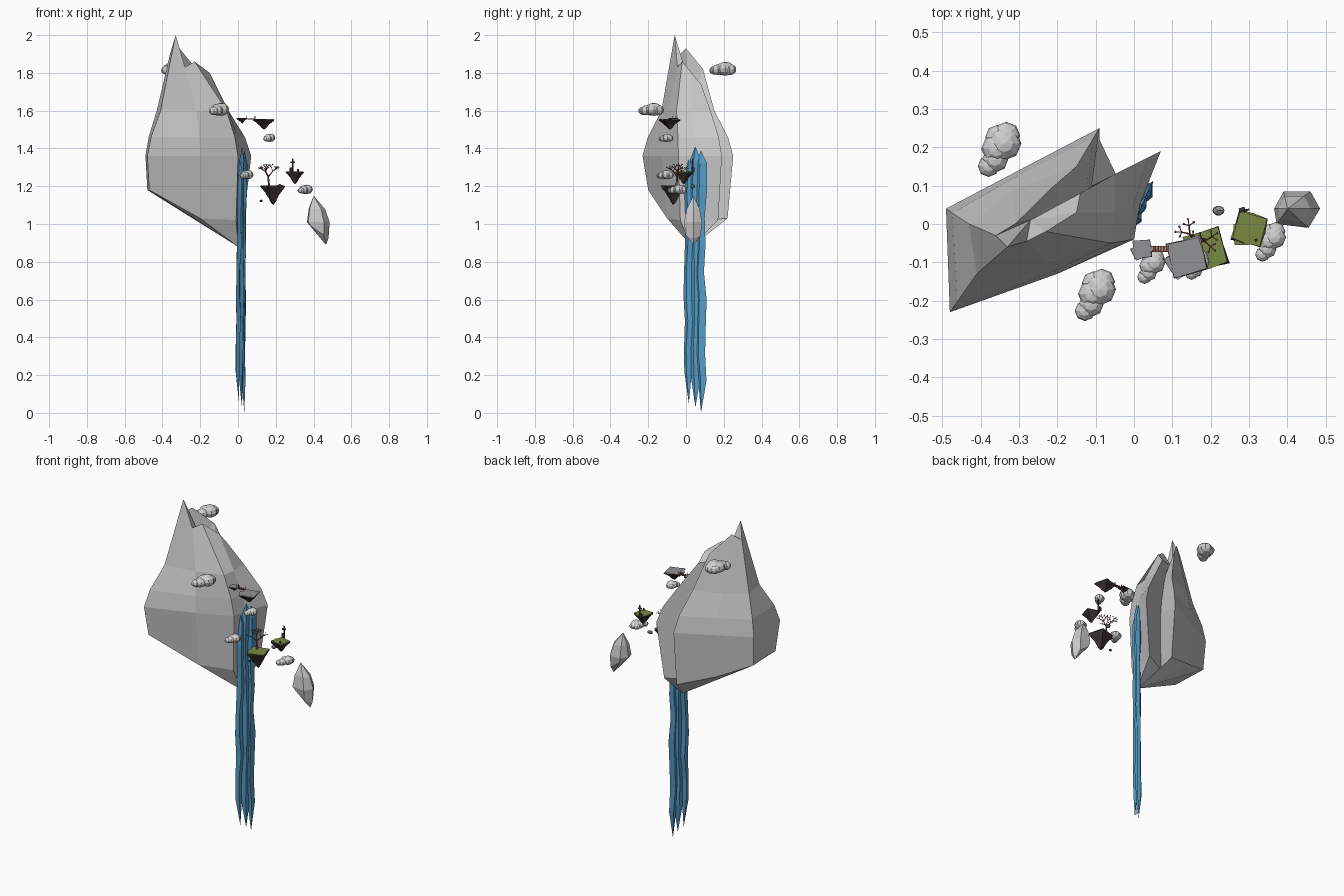
import bpy, bmesh, math, random
from mathutils import Vector, Matrix

if "Cube" in bpy.data.objects:
    bpy.data.objects.remove(bpy.data.objects["Cube"])

random.seed(4)


def mat(name, r, g, b):
    m = bpy.data.materials.new(name)
    m.diffuse_color = (r, g, b, 1)
    m.use_nodes = True
    m.node_tree.nodes["Principled BSDF"].inputs["Base Color"].default_value = m.diffuse_color
    return m


ROCK = mat("pale rock", 0.58, 0.58, 0.58)
CLOUD = mat("cloud grey", 0.62, 0.62, 0.62)
SLAB = mat("paving grey", 0.29, 0.29, 0.30)
EARTH = mat("dark earth", 0.045, 0.032, 0.034)
GRASS = mat("grass green", 0.19, 0.25, 0.055)
WATER = mat("water blue", 0.09, 0.33, 0.57)
WOOD = mat("red wood", 0.24, 0.075, 0.05)
BLOSSOM = mat("dusky blossom", 0.32, 0.15, 0.2)


def finish(name, bm, *mats):
    bmesh.ops.recalc_face_normals(bm, faces=bm.faces)
    me = bpy.data.meshes.new(name)
    bm.to_mesh(me)
    bm.free()
    for m in mats:
        me.materials.append(m)
    ob = bpy.data.objects.new(name, me)
    bpy.context.collection.objects.link(ob)
    return ob


def loft(bm, rings, low=None, high=None):
    """Skin rings listed bottom to top; close each end with a point or a flat cap."""
    rows = [[bm.verts.new(p) for p in r] for r in rings]
    n = len(rows[0])
    for a, b in zip(rows, rows[1:]):
        for i in range(n):
            j = (i + 1) % n
            bm.faces.new((a[i], a[j], b[j], b[i]))
    for row, tip in ((rows[0], low), (rows[-1], high)):
        if tip is None:
            bm.faces.new(row)
        else:
            t = bm.verts.new(tip)
            for i in range(n):
                bm.faces.new((row[i], row[(i + 1) % n], t))


def at(ring, z):
    return [(x, y, z) for x, y in ring]


# great floating mountain: nine-sided, with a gully at the back right
base = [(-.47, -.20, 1.18), (-.20, -.10, 1.03), (-.01, -.03, 1.02), (0, .04, 1.0), (.03, .17, 1.02),
        (-.12, .09, 1.02), (-.09, .22, 1.03), (-.30, .13, 1.10), (-.48, .03, 1.18)]
wide = [(-.48, -.23), (-.20, -.13), (0, -.04), (.015, .05), (.07, .19),
        (-.11, .10), (-.09, .25), (-.30, .14), (-.49, .04)]
upper = [(-.41, -.13), (-.22, -.10), (-.06, -.05), (-.05, .03), (-.05, .13),
         (-.16, .07), (-.15, .15), (-.31, .09), (-.43, 0)]
crest = [(-.33, -.06, 2.0), (-.28, -.045, 1.83), (-.23, -.02, 1.86), (-.15, .03, 1.80), (-.14, .08, 1.74),
         (-.19, .05, 1.68), (-.22, .09, 1.82), (-.31, 0, 1.93), (-.36, -.03, 1.9)]
shoulder = [(a + (c - a) * .28, b + (d - b) * .28) for (a, b), (c, d) in zip(wide, upper)]
bm = bmesh.new()
loft(bm, [base, at(wide, 1.36), at(shoulder, 1.46), at(upper, 1.6), crest],
     low=(0, .03, .88), high=(-.27, .01, 1.77))
finish("mountain", bm, ROCK)

# small companion rock
foot = [(.365, .04), (.39, .085), (.46, .085), (.485, .04), (.455, -.01), (.372, .0)]
c = Vector((.42, .04))
slim = [tuple(c + (Vector(p) - c) * .72 + Vector((-.006, 0))) for p in foot]
low = [tuple(c + (Vector(p) - c) * .85 + Vector((.004, 0))) for p in foot]
bm = bmesh.new()
loft(bm, [[(x, y, 1.0 - (x - .37) * .7) for x, y in low], at(foot, 1.01), at(slim, 1.08)],
     low=(.465, .04, .89), high=(.40, .04, 1.15))
finish("companion_rock", bm, ROCK)

# waterfall: three folded tapering strands side by side
along, out = Vector((.4, .92, 0)), Vector((.92, -.4, 0))
bm = bmesh.new()
for off, top, bottom, half in ((-.036, 1.36, .05, .026), (.002, 1.41, .03, .03), (.034, 1.39, 0, .027)):
    rings = []
    steps = 9
    for k in range(steps):
        z = bottom + .17 + (top - .07 - bottom - .17) * k / (steps - 1)
        mid = Vector((.022 - .01 * (1 - z / 1.4), .048, z)) + along * (off + random.uniform(-.008, .008))
        w, t = half * random.uniform(.8, 1.2), random.uniform(.009, .017)
        rings.append([mid - along * w, mid - along * w * .2 + out * t, mid + along * w * .4 + out * t * .5,
                      mid + along * w, mid - out * t * .9])
    ends = [Vector((.02, .048, z)) + along * off for z in (bottom, top)]
    loft(bm, rings, ends[0], ends[1])
finish("waterfall", bm, WATER)


# clouds: a diagonal row of faceted puffs
def cloud(name, pos, length, height):
    bm = bmesh.new()
    d = Vector((.5, .86, 0))
    for t, s, side in ((-.40, .7, 0), (-.2, .85, .1), (.02, 1, -.08), (.2, 1.1, .1), (.37, .9, 0), (.25, .8, -.3)):
        p = Vector(pos) + d * t * length + Vector((.86, -.5, 0)) * side * length * .5
        r = height * .5 * s
        m = Matrix.Translation(p + Vector((0, 0, (s - 1) * .3 * height))) @ Matrix.Diagonal((1.15 * r, 1.15 * r, .95 * r, 1))
        bmesh.ops.create_uvsphere(bm, u_segments=8, v_segments=6, radius=1, matrix=m)
    finish(name, bm, CLOUD)


cloud("cloud_front", (-.105, -.187, 1.605), .115, .066)
cloud("cloud_back", (-.355, .192, 1.82), .12, .07)
cloud("cloud_fall", (.042, -.112, 1.26), .075, .046)
cloud("cloud_right", (.353, -.048, 1.182), .09, .048)
cloud("cloud_slab", (.162, -.108, 1.455), .06, .042)


# floating islets: square tops over crumbling earth
def islet(name, x, y, z, half, angle, depth, top):
    bm = bmesh.new()
    for k, (s, turn, dx) in enumerate(((1, 0, 0), (.72, .35, -.35))):
        rings = []
        for scale, drop in ((.22, .85), (.5, .5), (.9, .17), (1, .06), (.97, 0)):
            ring = []
            for i in range(8):
                a = angle + turn + i * math.pi / 4
                r = half * s * scale * (1.4 if i % 2 else 1) * random.uniform(.93, 1.05)
                ring.append((x + dx * half + r * math.cos(a), y + dx * half + r * math.sin(a),
                             z - depth * drop * (1 - .3 * k) - .001 * k))
            rings.append(ring)
        loft(bm, rings, low=(x + dx * half * .5, y, z - depth * (1 - .3 * k)))
    bm.normal_update()
    ob = finish(name, bm, EARTH, top)
    for p in ob.data.polygons:
        p.material_index = int(p.normal.z > .6)


islet("paved_islet_small", .022, -.065, 1.56, .024, .1, .028, SLAB)
islet("paved_islet_large", .138, -.085, 1.555, .046, .25, .055, SLAB)
islet("grass_islet_large", .186, -.067, 1.205, .05, .28, .105, GRASS)
islet("grass_islet_small", .302, -.012, 1.278, .04, -.28, .068, GRASS)


def box(bm, centre, size, angle=0):
    m = Matrix.Translation(centre) @ Matrix.Rotation(angle, 4, 'Z') @ Matrix.Diagonal((*size, 1))
    bmesh.ops.create_cube(bm, size=1, matrix=m)


# plank bridge between the paved islets
bm = bmesh.new()
for i in range(6):
    box(bm, (.045 + i * .0085, -.065, 1.556 - .002 * math.sin(i * .63)), (.007, .014, .003))
for side in (-1, 1):
    box(bm, (.066, -.065 + side * .007, 1.557), (.05, .002, .003))
    for px in (.043, .09):
        box(bm, (px, -.065 + side * .008, 1.564), (.003, .003, .016))
finish("bridge", bm, WOOD)

# signpost on the small grass islet
bm = bmesh.new()
box(bm, (.29, .035, 1.305), (.007, .007, .085), .3)
box(bm, (.29, .035, 1.328), (.022, .005, .008), .3)
box(bm, (.282, .037, 1.287), (.016, .012, .022), .3)
box(bm, (.318, -.042, 1.284), (.007, .007, .014), .3)
finish("signpost", bm, EARTH)

# stray pebbles
for name, p, r, m in (("pebble_grey", (.22, .035, 1.2), .016, SLAB), ("pebble_dark", (.122, -.06, 1.122), .009, EARTH)):
    bm = bmesh.new()
    bmesh.ops.create_icosphere(bm, subdivisions=1, radius=r, matrix=Matrix.Translation(p) @ Matrix.Diagonal((1.1, .9, .8, 1)))
    finish(name, bm, m)

# branching tree with sparse blossom
bm, leaves = bmesh.new(), bmesh.new()


def branch(p, d, length, r, depth):
    q = p + d * length
    m = Matrix.Translation((p + q) / 2) @ d.to_track_quat('Z', 'Y').to_matrix().to_4x4()
    bmesh.ops.create_cone(bm, cap_ends=True, segments=5, radius1=r, radius2=r * .65, depth=length, matrix=m)
    if depth == 0:
        bmesh.ops.create_icosphere(leaves, subdivisions=1, radius=.0035, matrix=Matrix.Translation(q))
        return
    start = random.uniform(0, 6)
    for i in range(3):
        a = start + i * 2.1
        nd = (d + Vector((math.cos(a), math.sin(a), .1)) * .95).normalized()
        branch(q, nd, length * .68, r * .62, depth - 1)


branch(Vector((.165, -.05, 1.195)), Vector((-.08, .05, 1)).normalized(), .055, .0065, 3)
finish("tree", bm, WOOD)
finish("blossom", leaves, BLOSSOM)
